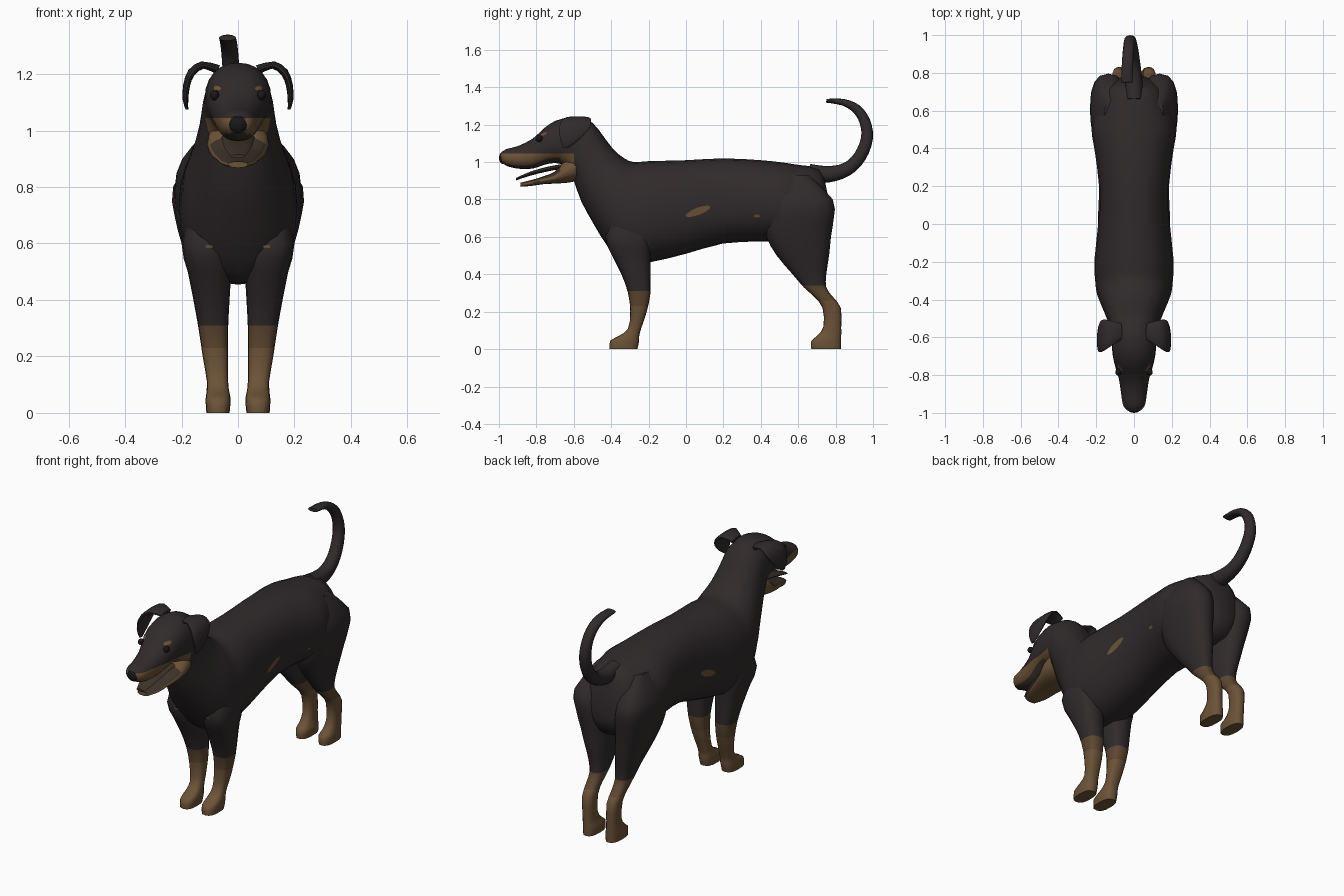
import bpy, bmesh, math
from mathutils import Vector

if "Cube" in bpy.data.objects:
    bpy.data.objects.remove(bpy.data.objects["Cube"])


def material(name, rgb):
    m = bpy.data.materials.new(name)
    m.diffuse_color = (*rgb, 1)
    m.use_nodes = True
    m.node_tree.nodes["Principled BSDF"].inputs["Base Color"].default_value = m.diffuse_color
    return m


COAT = material("black coat", (0.030, 0.023, 0.024))
TAN = material("tan", (0.150, 0.085, 0.038))
BROWN = material("dark tan", (0.110, 0.062, 0.030))
MOUTH = material("mouth brown", (0.045, 0.032, 0.022))
BLACK = material("nose black", (0.010, 0.009, 0.010))
MATS = [COAT, TAN, BROWN, MOUTH, BLACK]


def spline(rings, steps):
    """Smoothly add rings between the given (centre, u, v) rings."""
    out = []
    for i in range(len(rings) - 1):
        p = [rings[max(i - 1, 0)], rings[i], rings[i + 1], rings[min(i + 2, len(rings) - 1)]]
        for s in range(steps):
            t = s / steps
            out.append([0.5 * (2 * b + (c - a) * t + (2 * a - 5 * b + 4 * c - d) * t * t
                               + (3 * b - a - 3 * c + d) * t ** 3)
                        for a, b, c, d in zip(*p)])
    return out + [rings[-1]]


def loft(name, rings, sides=20, steps=2, power=2.2, cuts=(), rule=None, mirror=False):
    """Skin rounded rings, cut along colour borders, colour faces by a rule."""
    bm = bmesh.new()
    loops = []
    for c, u, v in spline(rings, steps):
        loop = []
        for k in range(sides):
            a = 2 * math.pi * k / sides
            cu, sv = math.cos(a), math.sin(a)
            cu = math.copysign(abs(cu) ** (2 / power), cu)
            sv = math.copysign(abs(sv) ** (2 / power), sv)
            loop.append(bm.verts.new(c + u * cu + v * sv))
        loops.append(loop)
    for a, b in zip(loops, loops[1:]):
        for k in range(sides):
            n = (k + 1) % sides
            bm.faces.new((a[k], a[n], b[n], b[k]))
    bm.faces.new(loops[0])
    bm.faces.new(loops[-1])
    bmesh.ops.recalc_face_normals(bm, faces=bm.faces)
    for co, no in cuts:
        bmesh.ops.bisect_plane(bm, geom=bm.verts[:] + bm.edges[:] + bm.faces[:],
                               plane_co=co, plane_no=no)
    bm.normal_update()
    for f in bm.faces:
        if rule:
            f.material_index = rule(f.calc_center_median(), f.normal)
    return finish(name, bm, mirror)


def finish(name, bm, mirror, mats=MATS):
    me = bpy.data.meshes.new(name)
    bm.to_mesh(me)
    bm.free()
    for m in mats:
        me.materials.append(m)
    ob = bpy.data.objects.new(name, me)
    bpy.context.collection.objects.link(ob)
    if mirror:
        ob.modifiers.new("mirror", 'MIRROR')
    return ob


def upright(yt, zt, yb, zb, w):
    """Ring given by its top point, bottom point and half width."""
    top, bot = Vector((0, yt, zt)), Vector((0, yb, zb))
    return [(top + bot) / 2, (top - bot) / 2, Vector((w, 0, 0))]


def level(z, y0, y1, x0, x1):
    """Horizontal ring given by its extents."""
    return [Vector(((x0 + x1) / 2, (y0 + y1) / 2, z)),
            Vector(((x1 - x0) / 2, 0, 0)), Vector((0, (y1 - y0) / 2, 0))]


def ball(name, co, scale, mat, mirror=False):
    bm = bmesh.new()
    bmesh.ops.create_uvsphere(bm, u_segments=16, v_segments=10, radius=1)
    for v in bm.verts:
        v.co = Vector(co) + Vector([a * b for a, b in zip(v.co, scale)])
    return finish(name, bm, mirror, [mat])


def patch(name, co, u, v, target, mat=TAN):
    """Thin oval marking wrapped onto a surface, on both sides."""
    bm = bmesh.new()
    mid = bm.verts.new(co)
    rings = [[bm.verts.new(Vector(co) + r * (Vector(u) * math.cos(a * math.pi / 6)
                                             + Vector(v) * math.sin(a * math.pi / 6)))
              for a in range(12)] for r in (0.5, 1)]
    for k in range(12):
        n = (k + 1) % 12
        bm.faces.new((mid, rings[0][k], rings[0][n]))
        bm.faces.new((rings[0][k], rings[1][k], rings[1][n], rings[0][n]))
    ob = finish(name, bm, False, [mat])
    w = ob.modifiers.new("wrap", 'SHRINKWRAP')
    w.target, w.offset, w.wrap_mode = target, 0.004, 'ABOVE_SURFACE'
    ob.modifiers.new("mirror", 'MIRROR')


# Torso, neck, skull and upper muzzle
def body_rule(c, n):
    if c.y < -0.6 and c.z < 1.045:
        return 3 if n.z < -0.75 and c.y < -0.66 else 1
    return 0


body = loft("body", [upright(*r) for r in (
    (0.745, 0.89, 0.785, 0.68, 0.08), (0.71, 0.965, 0.73, 0.58, 0.15),
    (0.60, 0.985, 0.60, 0.56, 0.20), (0.50, 1.00, 0.50, 0.57, 0.225),
    (0.40, 1.01, 0.40, 0.575, 0.21), (0.20, 1.02, 0.20, 0.565, 0.185),
    (0.0, 1.01, 0.0, 0.51, 0.19), (-0.20, 1.005, -0.19, 0.465, 0.21),
    (-0.28, 1.0, -0.33, 0.46, 0.205), (-0.33, 1.02, -0.42, 0.55, 0.195),
    (-0.39, 1.07, -0.50, 0.68, 0.165), (-0.45, 1.15, -0.56, 0.79, 0.14),
    (-0.50, 1.21, -0.60, 0.90, 0.128), (-0.56, 1.235, -0.62, 0.94, 0.12),
    (-0.62, 1.24, -0.65, 0.98, 0.118), (-0.70, 1.22, -0.70, 0.995, 0.112),
    (-0.76, 1.18, -0.76, 0.985, 0.098), (-0.82, 1.125, -0.82, 0.965, 0.08),
    (-0.90, 1.085, -0.90, 0.965, 0.068), (-0.96, 1.07, -0.96, 0.98, 0.058),
    (-0.99, 1.05, -0.985, 1.0, 0.035))],
    sides=24, cuts=(((0, 0, 1.045), (0, 0, 1)), ((0, -0.6, 0), (0, 1, 0))), rule=body_rule)

# Open lower jaw and tongue
loft("lower_jaw", [upright(*r) for r in (
    (-0.59, 1.04, -0.585, 0.90, 0.105), (-0.65, 1.01, -0.63, 0.89, 0.11),
    (-0.70, 0.95, -0.70, 0.885, 0.095), (-0.76, 0.925, -0.76, 0.882, 0.08),
    (-0.83, 0.903, -0.83, 0.872, 0.063), (-0.885, 0.89, -0.885, 0.868, 0.035))],
    rule=lambda c, n: 3 if n.z > 0.5 and c.y < -0.68 else 1)
loft("tongue", [upright(*r) for r in (
    (-0.66, 0.99, -0.66, 0.965, 0.06), (-0.74, 0.975, -0.74, 0.95, 0.055),
    (-0.83, 0.95, -0.83, 0.928, 0.048), (-0.91, 0.915, -0.91, 0.902, 0.025))],
    sides=12, rule=lambda c, n: 3)
ball("nose", (0, -0.978, 1.022), (0.035, 0.022, 0.032), BLACK)
ball("eye", (0.083, -0.785, 1.125), (0.016, 0.018, 0.018), BLACK, True)
patch("eyebrow", (0.088, -0.775, 1.163), (0.022, 0.012, 0.004), (0, 0.01, 0.012), body)

# Folded drop ears
ear = []
for x, y, z, hy, nx, nz in ((0.07, -0.57, 1.215, 0.045, -0.006, 0.016),
                            (0.125, -0.58, 1.232, 0.07, 0.004, 0.013),
                            (0.165, -0.59, 1.205, 0.085, 0.011, 0.009),
                            (0.182, -0.605, 1.16, 0.075, 0.012, 0.002),
                            (0.186, -0.625, 1.11, 0.045, 0.010, 0),
                            (0.181, -0.645, 1.075, 0.014, 0.005, 0)):
    ear.append([Vector((x, y, z)), Vector((nx, 0, nz)), Vector((0, hy, 0))])
loft("ear", ear, sides=14, mirror=True)


# Legs with tan stockings
def stocking(top):
    return dict(cuts=(((0, 0, top), (0, 0, 1)), ((0, 0, top - 0.08), (0, 0, 1))),
                rule=lambda c, n: 0 if c.z > top else (2 if c.z > top - 0.08 else 1))


front_leg = loft("front_leg", [level(*r) for r in (
    (0.76, -0.38, -0.22, 0.06, 0.165), (0.60, -0.43, -0.19, 0.03, 0.20),
    (0.50, -0.395, -0.19, 0.025, 0.178), (0.40, -0.345, -0.19, 0.03, 0.158),
    (0.30, -0.31, -0.19, 0.035, 0.14), (0.20, -0.298, -0.21, 0.035, 0.125),
    (0.11, -0.31, -0.24, 0.035, 0.11), (0.07, -0.36, -0.25, 0.03, 0.112),
    (0.045, -0.405, -0.25, 0.026, 0.115), (0.0, -0.41, -0.26, 0.03, 0.112))],
    sides=16, power=2.7, mirror=True, **stocking(0.31))
loft("hind_leg", [level(*r) for r in (
    (0.93, 0.50, 0.66, 0.08, 0.155), (0.80, 0.43, 0.785, 0.05, 0.23),
    (0.70, 0.42, 0.79, 0.03, 0.225), (0.60, 0.43, 0.775, 0.03, 0.20),
    (0.50, 0.485, 0.765, 0.03, 0.17), (0.40, 0.57, 0.75, 0.035, 0.14),
    (0.33, 0.63, 0.75, 0.04, 0.125), (0.28, 0.685, 0.785, 0.045, 0.12),
    (0.22, 0.73, 0.828, 0.045, 0.115), (0.12, 0.735, 0.83, 0.045, 0.11),
    (0.07, 0.70, 0.83, 0.04, 0.112), (0.045, 0.67, 0.83, 0.032, 0.115),
    (0.0, 0.67, 0.83, 0.035, 0.112))],
    sides=16, power=2.5, mirror=True, **stocking(0.34))

# Small markings on flank and chest
patch("flank_mark", (0.21, 0.065, 0.735), (0, 0.065, 0.025), (0, -0.008, 0.018), body)
patch("flank_spot", (0.23, 0.375, 0.70), (0, 0.018, 0), (0, 0, 0.010), body)
patch("chest_mark", (0.10, -0.45, 0.585), (0.018, 0, 0), (0, 0, 0.006), front_leg)

# Curled tail
path = [Vector(p) for p in ((0, 0.66, 0.945), (0, 0.76, 0.935), (-0.005, 0.86, 0.962),
                            (-0.012, 0.93, 1.03), (-0.02, 0.968, 1.13), (-0.025, 0.955, 1.22),
                            (-0.03, 0.91, 1.285), (-0.035, 0.84, 1.32), (-0.038, 0.75, 1.328))]
radii = (0.045, 0.044, 0.037, 0.034, 0.032, 0.029, 0.025, 0.018, 0.010)
tail = []
for i, (p, r) in enumerate(zip(path, radii)):
    d = (path[min(i + 1, 8)] - path[max(i - 1, 0)]).normalized()
    side = Vector((1, 0, 0))
    tail.append([p, d.cross(side).normalized() * r, side * max(r, 0.03)])
loft("tail", tail, sides=12, steps=3)

# Smooth shading with crisp sole edges
bpy.ops.object.select_all(action='SELECT')
bpy.context.view_layer.objects.active = body
bpy.ops.object.shade_smooth_by_angle(angle=math.radians(50))
